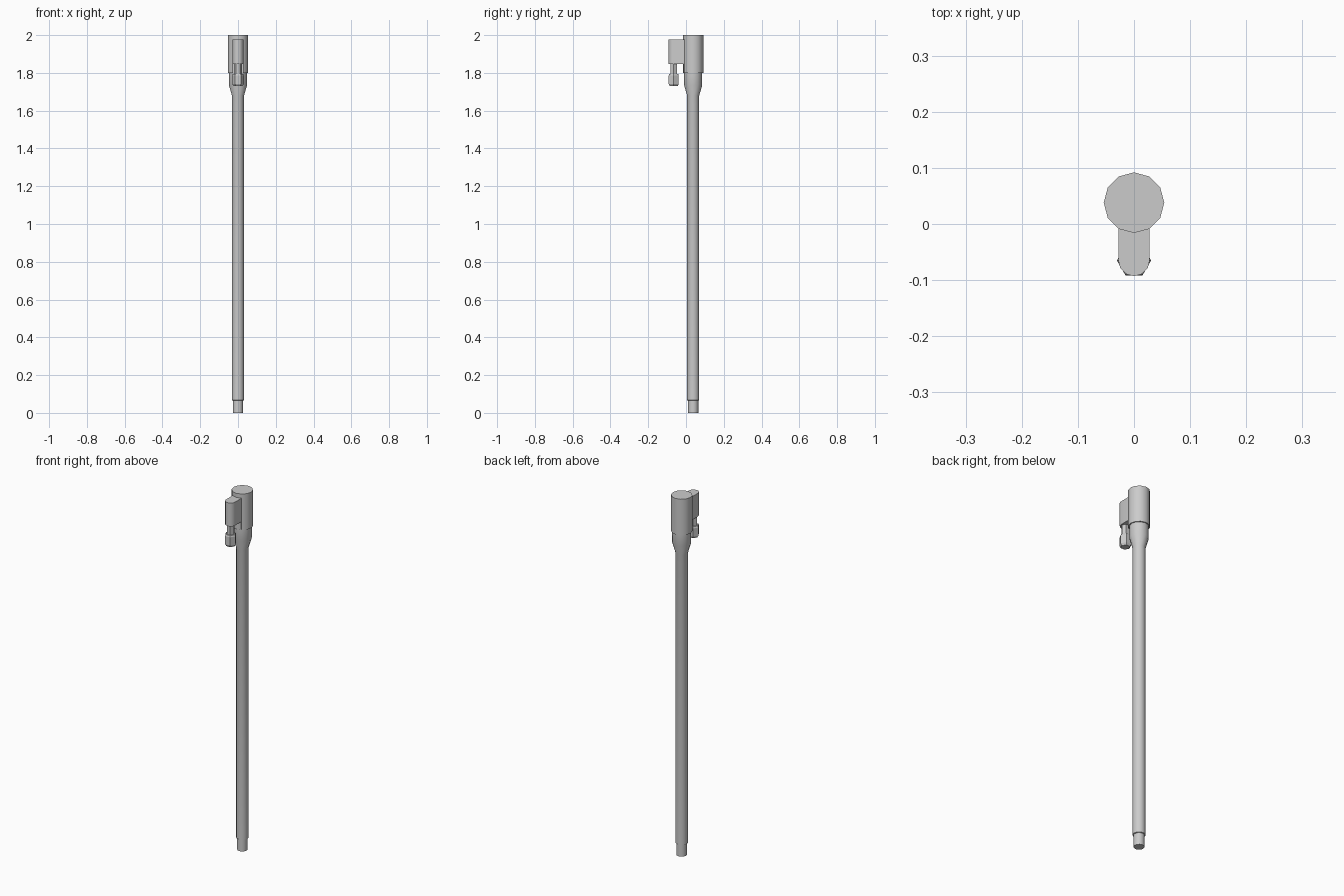
import bpy, bmesh, math

if "Cube" in bpy.data.objects:
    bpy.data.objects.remove(bpy.data.objects["Cube"])

SHAFT_Y = 0.038
KNOB_Y = -0.065


def finish(name, bm):
    bmesh.ops.recalc_face_normals(bm, faces=bm.faces)
    me = bpy.data.meshes.new(name)
    bm.to_mesh(me)
    bm.free()
    ob = bpy.data.objects.new(name, me)
    bpy.context.collection.objects.link(ob)
    return ob


def smooth(ob):
    bpy.ops.object.select_all(action='DESELECT')
    ob.select_set(True)
    bpy.context.view_layer.objects.active = ob
    bpy.ops.object.shade_smooth_by_angle(angle=math.radians(40))


def lathe(name, profile, y, sides):
    """Stack of rings (radius, z) around a vertical axis, capped at both ends."""
    bm = bmesh.new()
    rings = []
    for r, z in profile:
        rings.append([bm.verts.new((r * math.cos(2 * math.pi * i / sides),
                                    y + r * math.sin(2 * math.pi * i / sides), z))
                      for i in range(sides)])
    for a, b in zip(rings, rings[1:]):
        for i in range(sides):
            j = (i + 1) % sides
            bm.faces.new((a[i], a[j], b[j], b[i]))
    bm.faces.new(rings[0][::-1])
    bm.faces.new(rings[-1])
    return finish(name, bm)


def extrude_outline(name, outline, z0, z1):
    bm = bmesh.new()
    face = bm.faces.new([bm.verts.new((x, y, z0)) for x, y in outline])
    new = bmesh.ops.extrude_face_region(bm, geom=[face])['geom']
    bmesh.ops.translate(bm, vec=(0, 0, z1 - z0),
                        verts=[v for v in new if isinstance(v, bmesh.types.BMVert)])
    return finish(name, bm)


# Main pole with narrower foot and flared collar under the head
smooth(lathe("pole", [(0.027, 0), (0.027, 0.065), (0.032, 0.067), (0.032, 1.68),
                      (0.048, 1.735), (0.048, 1.80)], SHAFT_Y, 12))

# Twelve-sided head
smooth(lathe("head", [(0.054, 1.80), (0.054, 2.0)], SHAFT_Y, 12))

# Arm with rounded front end, running into the head
w = 0.028
nose = [(w * math.cos(math.radians(a)), KNOB_Y + w * math.sin(math.radians(a)))
        for a in range(180, 361, 30)]
smooth(extrude_outline("arm", nose + [(w, 0.02), (-w, 0.02)], 1.847, 1.977))

# Web under the arm, behind the knob
extrude_outline("arm_web", [(-w, -0.013), (w, -0.013), (w, 0.02), (-w, 0.02)], 1.803, 1.85)

# Hexagonal stem and knob hanging from the arm
smooth(lathe("stem", [(0.021, 1.79), (0.021, 1.85)], KNOB_Y, 6))
lathe("knob", [(0.024, 1.73), (0.0305, 1.741), (0.0305, 1.787), (0.027, 1.795)], KNOB_Y, 6)
